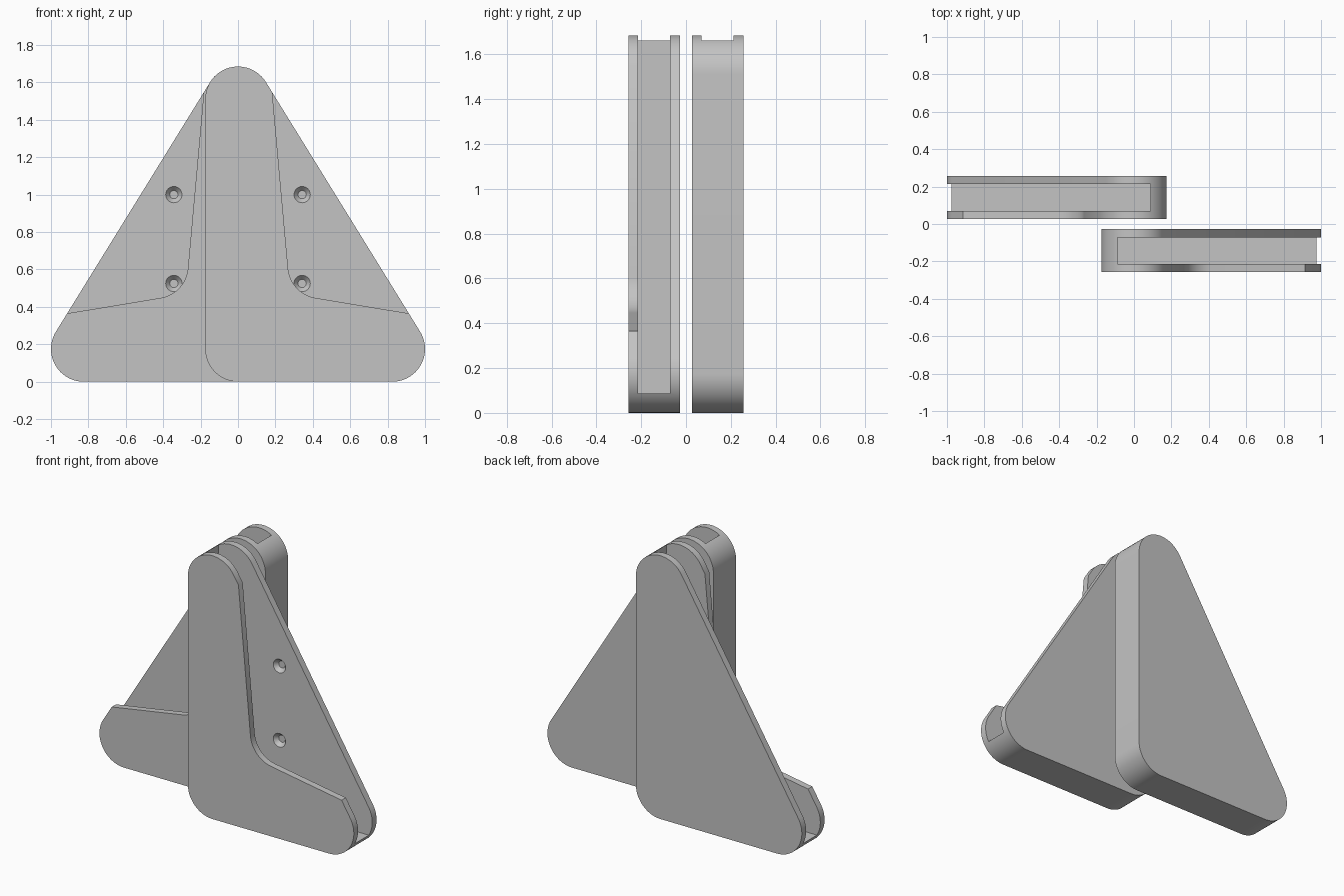
import bpy, bmesh, math
from mathutils import Vector, Matrix

cube = bpy.data.objects.get("Cube")
if cube:
    bpy.data.objects.remove(cube, do_unlink=True)

R = 0.175                     # corner radius of the bracket
FRONT, BACK = -0.257, -0.027  # depth range of the front bracket
LIP_BACK, PLATE_FRONT = -0.214, -0.071
WALL = 0.087                  # wall thickness along the two square edges

grey = bpy.data.materials.new("light_grey")
grey.use_nodes = True
colour = (0.55, 0.55, 0.55, 1)
grey.diffuse_color = colour
grey.node_tree.nodes["Principled BSDF"].inputs["Base Color"].default_value = colour


def arc(cx, cz, r, start, end, steps=24):
    angles = [start + (end - start) * i / steps for i in range(steps + 1)]
    return [(cx + r * math.cos(a), cz + r * math.sin(a)) for a in angles]


def add_object(name, bm):
    bmesh.ops.recalc_face_normals(bm, faces=bm.faces)
    mesh = bpy.data.meshes.new(name)
    bm.to_mesh(mesh)
    bm.free()
    obj = bpy.data.objects.new(name, mesh)
    bpy.context.collection.objects.link(obj)
    mesh.materials.append(grey)
    return obj


def prism(name, points, y0, y1):
    bm = bmesh.new()
    face = bm.faces.new([bm.verts.new((x, y0, z)) for x, z in points])
    moved = bmesh.ops.extrude_face_region(bm, geom=[face])["geom"]
    bmesh.ops.translate(bm, vec=(0, y1 - y0, 0),
                        verts=[v for v in moved if isinstance(v, bmesh.types.BMVert)])
    return add_object(name, bm)


# Rounded triangular body
top, foot = Vector((0, 1.51)), Vector((0.825, R))
slope = math.atan2(foot.x - top.x, top.y - foot.y)   # direction of the slanted normal
outline = (arc(top.x, top.y, R, slope, math.pi)
           + arc(0, R, R, math.pi, 1.5 * math.pi)
           + arc(foot.x, foot.y, R, -0.5 * math.pi, slope))
bracket = prism("front_bracket", outline, FRONT, BACK)

# Channel open towards the slanted edge
channel = prism("channel_cutter",
                [(-R + WALL, WALL), (1.5, WALL), (1.5, 2), (-R + WALL, 2)],
                LIP_BACK, PLATE_FRONT)

# Opening that leaves an L-shaped front lip with a rounded inner corner
corner = Vector((0.28, 0.47))
up = (Vector((0.183, 1.547)) - corner).normalized()
out = (Vector((0.913, 0.365)) - corner).normalized()
half = up.angle(out) / 2
centre = corner + (up + out).normalized() * (R / math.sin(half))
reach = R / math.tan(half)
p, q = corner + up * reach - centre, corner + out * reach - centre
fillet = arc(centre.x, centre.y, R,
             math.atan2(p.y, p.x) % math.tau, math.atan2(q.y, q.x) % math.tau)
opening = prism("opening_cutter",
                [tuple(corner + up * 1.6)] + fillet
                + [tuple(corner + out), (1.5, 2.1)],
                FRONT - 0.1, (LIP_BACK + PLATE_FRONT) / 2)
cutters = [channel, opening]

# Blind countersunk screw holes in the back plate
for z in (0.525, 1.0):
    bm = bmesh.new()
    bmesh.ops.create_cone(bm, cap_ends=True, segments=40,
                          radius1=0.053, radius2=0.022, depth=0.036)
    bmesh.ops.transform(bm, verts=bm.verts,
                        matrix=Matrix.Translation((0.343, PLATE_FRONT + 0.007, z))
                        @ Matrix.Rotation(-math.pi / 2, 4, "X"))
    cutters.append(add_object("screw_hole_cutter", bm))

# Cut the body and keep the finished mesh
for cutter in cutters:
    cutter.hide_render = True
    mod = bracket.modifiers.new(cutter.name, "BOOLEAN")
    mod.operation, mod.solver, mod.object = "DIFFERENCE", "EXACT", cutter
bpy.context.view_layer.update()
graph = bpy.context.evaluated_depsgraph_get()
finished = bpy.data.meshes.new_from_object(bracket.evaluated_get(graph))
bracket.modifiers.clear()
bracket.data = finished
for cutter in cutters:
    bpy.data.objects.remove(cutter, do_unlink=True)

# Mirrored bracket standing behind the first
mirrored = finished.copy()
mirrored.transform(Matrix.Translation((0, -FRONT - BACK, 0))
                   @ Matrix.Diagonal((-1, 1, 1, 1)))
mirrored.flip_normals()
rear = bpy.data.objects.new("rear_bracket", mirrored)
bpy.context.collection.objects.link(rear)

# Smooth the rounded corners, keep the edges sharp
bpy.ops.object.select_all(action="DESELECT")
for obj in (bracket, rear):
    obj.select_set(True)
bpy.context.view_layer.objects.active = bracket
bpy.ops.object.shade_smooth_by_angle(angle=math.radians(30))
